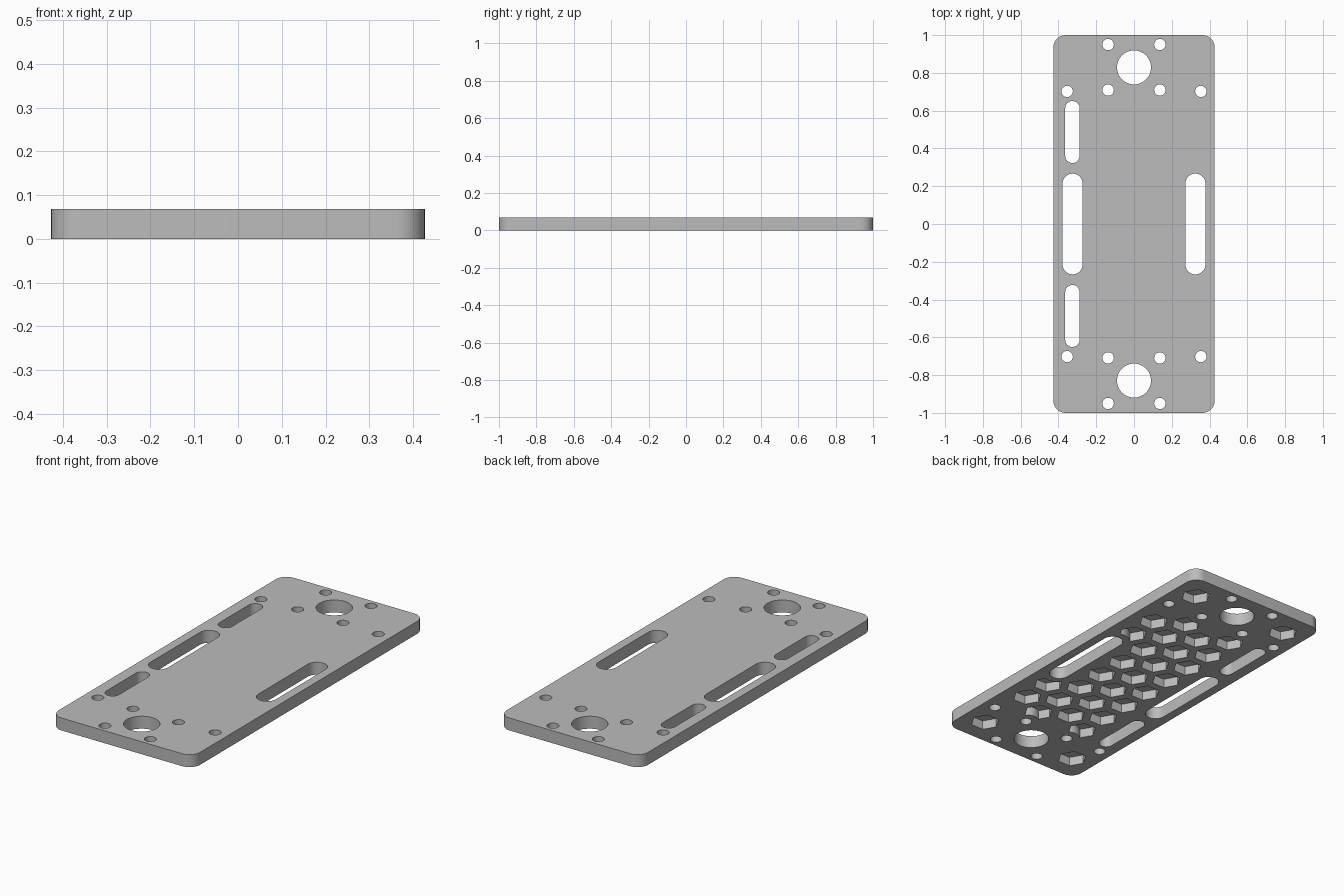
import bpy, bmesh
from math import cos, sin, pi

THICK = 0.068
POCKET = 0.05
PITCH = 0.17
HEX_R = 0.0745

if "Cube" in bpy.data.objects:
    bpy.data.objects.remove(bpy.data.objects["Cube"])

grey = bpy.data.materials.new("plain grey")
grey.use_nodes = True
grey.diffuse_color = (0.5, 0.5, 0.5, 1)
grey.node_tree.nodes["Principled BSDF"].inputs["Base Color"].default_value = (0.5, 0.5, 0.5, 1)


def rounded_rect(cx, cy, hx, hy, r, steps=12):
    """Outline of a rounded rectangle; gives circles and slots too."""
    pts = []
    for k, (sx, sy) in enumerate([(1, 1), (-1, 1), (-1, -1), (1, -1)]):
        for i in range(steps + 1):
            a = (k + i / steps) * pi / 2
            p = (cx + sx * (hx - r) + r * cos(a), cy + sy * (hy - r) + r * sin(a))
            if not pts or abs(p[0] - pts[-1][0]) + abs(p[1] - pts[-1][1]) > 1e-5:
                pts.append(p)
    if abs(pts[0][0] - pts[-1][0]) + abs(pts[0][1] - pts[-1][1]) < 1e-5:
        pts.pop()
    return pts


def hexagon(cx, cy):
    return [(cx + HEX_R * cos(k * pi / 3), cy + HEX_R * sin(k * pi / 3)) for k in range(6)]


def prisms(name, outlines, z0, z1):
    """One object made of upright prisms."""
    bm = bmesh.new()
    for pts in outlines:
        low = bm.faces.new([bm.verts.new((x, y, z0)) for x, y in pts])
        ext = bmesh.ops.extrude_face_region(bm, geom=[low])["geom"]
        tops = [v for v in ext if isinstance(v, bmesh.types.BMVert)]
        bmesh.ops.translate(bm, verts=tops, vec=(0, 0, z1 - z0))
    bmesh.ops.recalc_face_normals(bm, faces=bm.faces)
    mesh = bpy.data.meshes.new(name)
    bm.to_mesh(mesh)
    bm.free()
    obj = bpy.data.objects.new(name, mesh)
    bpy.context.collection.objects.link(obj)
    return obj


def cut(target, cutter):
    mod = target.modifiers.new("cut", 'BOOLEAN')
    mod.operation = 'DIFFERENCE'
    mod.solver = 'EXACT'
    mod.object = cutter
    bpy.ops.object.select_all(action='DESELECT')
    bpy.context.view_layer.objects.active = target
    target.select_set(True)
    bpy.ops.object.modifier_apply(modifier=mod.name)
    bpy.data.objects.remove(cutter)


def circle(x, y, r):
    return rounded_rect(x, y, r, r, r)


# Base plate
plate = prisms("mounting_plate", [rounded_rect(0, 0, 0.427, 1, 0.065)], 0, THICK)
plate.data.materials.append(grey)

# Through holes and slots, with solid rims kept around some of them
holes, rims = [], []
for sy in (1, -1):
    holes.append(circle(0, sy * 0.829, 0.09))
    holes.append(rounded_rect(-0.326, sy * 0.487, 0.038, 0.164, 0.038))
    for sx in (1, -1):
        holes.append(circle(sx * 0.137, sy * 0.95, 0.03))
        holes.append(circle(sx * 0.137, sy * 0.709, 0.03))
        holes.append(circle(sx * 0.354, sy * 0.702, 0.03))
        rims.append(circle(sx * 0.137, sy * 0.709, 0.07))
for sx in (1, -1):
    holes.append(rounded_rect(sx * 0.325, 0, 0.053, 0.267, 0.053))
    rims.append(rounded_rect(sx * 0.325, 0, 0.09, 0.305, 0.09))

# Honeycomb pockets in the underside
col = PITCH * cos(pi / 6)
hexes = [hexagon(0, k * PITCH) for k in range(-3, 4)]
for sx in (1, -1):
    hexes += [hexagon(sx * col, (k + 0.5) * PITCH) for k in range(-4, 4)]
    hexes += [hexagon(sx * 2 * col, k * PITCH) for k in (-5, 5)]
hexes += [hexagon(2 * col, k * PITCH) for k in (-3, -2, 2, 3)]

pockets = prisms("pocket_cutter", hexes, -0.05, POCKET)
cut(pockets, prisms("rim_cutter", rims, -0.1, 0.1))
cut(plate, pockets)
cut(plate, prisms("hole_cutter", holes, -0.1, 0.2))

# Smooth curved walls, sharp edges
bpy.ops.object.select_all(action='DESELECT')
plate.select_set(True)
bpy.context.view_layer.objects.active = plate
bpy.ops.object.shade_smooth_by_angle(angle=pi / 6)
